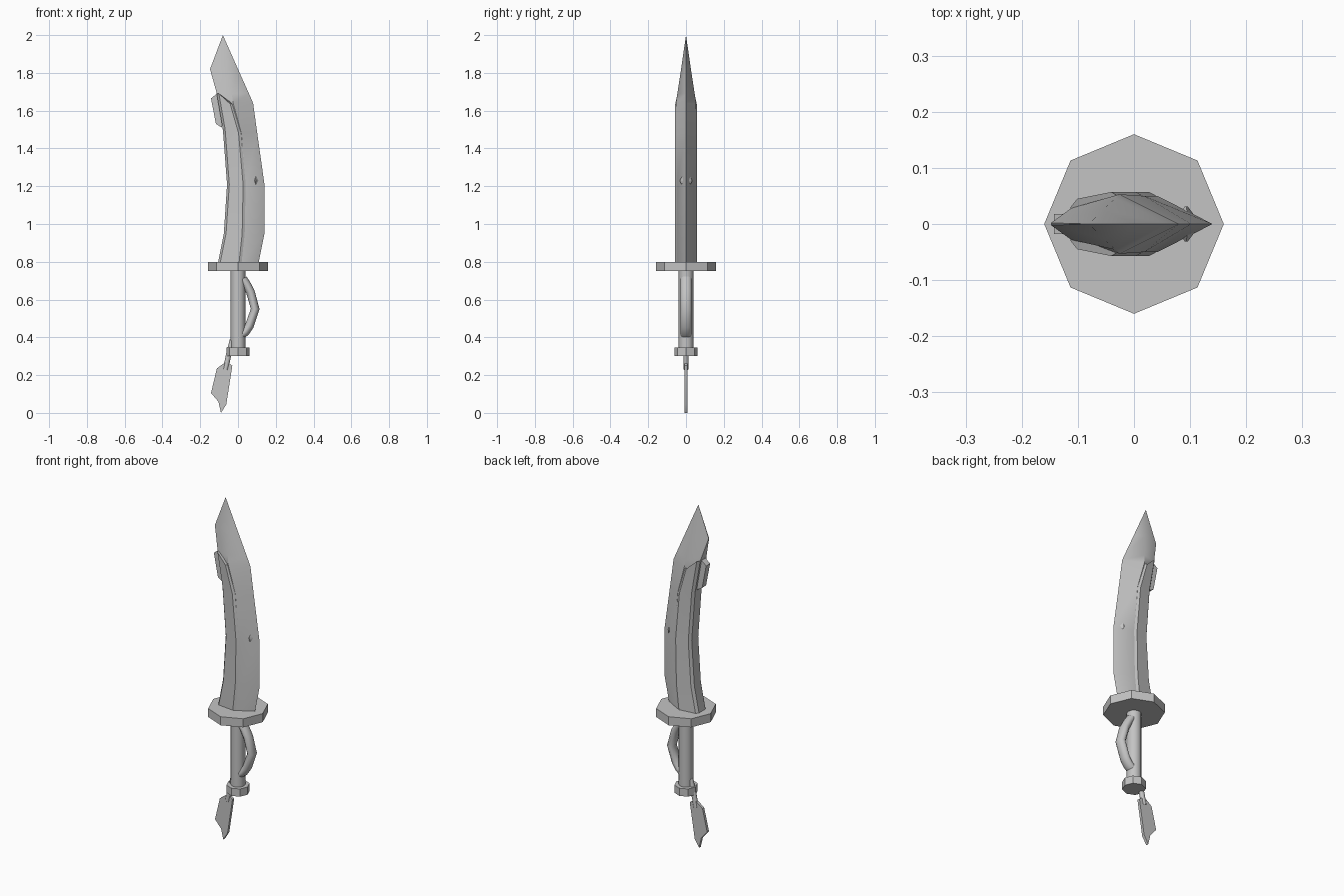
import bpy
import bmesh
from math import cos, sin, pi, radians
from mathutils import Vector

cube = bpy.data.objects.get("Cube")
if cube:
    bpy.data.objects.remove(cube)

steel = bpy.data.materials.new("grey steel")
steel.use_nodes = True
GREY = (0.55, 0.55, 0.55, 1)
steel.diffuse_color = GREY
steel.node_tree.nodes["Principled BSDF"].inputs["Base Color"].default_value = GREY


def loft(name, rings, smooth=40):
    """Skin a row of equal-length point rings and cap both ends."""
    bm = bmesh.new()
    rows = [[bm.verts.new(p) for p in ring] for ring in rings]
    n = len(rows[0])
    for a, b in zip(rows, rows[1:]):
        for i in range(n):
            j = (i + 1) % n
            bm.faces.new((a[i], a[j], b[j], b[i]))
    bm.faces.new(rows[0])
    bm.faces.new(rows[-1])
    bmesh.ops.remove_doubles(bm, verts=bm.verts, dist=0.0005)
    bmesh.ops.recalc_face_normals(bm, faces=bm.faces)
    mesh = bpy.data.meshes.new(name)
    bm.to_mesh(mesh)
    bm.free()
    mesh.materials.append(steel)
    obj = bpy.data.objects.new(name, mesh)
    bpy.context.collection.objects.link(obj)
    bpy.ops.object.select_all(action='DESELECT')
    obj.select_set(True)
    bpy.context.view_layer.objects.active = obj
    bpy.ops.object.shade_smooth_by_angle(angle=radians(smooth))
    return obj


def disc(name, radius, z0, z1, sides):
    def ring(z):
        return [(radius * cos(2 * pi * i / sides), radius * sin(2 * pi * i / sides), z)
                for i in range(sides)]
    return loft(name, [ring(z0), ring(z1)])


def tube(name, path, wide, deep, sides=10):
    """Oval tube along a path of (x, z) points."""
    pts = [Vector((x, 0, z)) for x, z in path]
    rings = []
    for i, p in enumerate(pts):
        t = (pts[min(i + 1, len(pts) - 1)] - pts[max(i - 1, 0)]).normalized()
        side = Vector((t.z, 0, -t.x))
        rings.append([p + side * wide * cos(2 * pi * k / sides)
                      + Vector((0, deep * sin(2 * pi * k / sides), 0))
                      for k in range(sides)])
    return loft(name, rings, 60)


def plate(name, outline, half):
    return loft(name, [[(x, y, z) for x, z in outline] for y in (-half, half)])


# Blade body: z, cutting edge x, ridge x, ridge y, spine x, spine y
blade = [
    (0.79, 0.108, 0.02, 0.050, -0.105, 0.03),
    (0.95, 0.14, 0.037, 0.050, -0.072, 0.03),
    (1.21, 0.14, 0.042, 0.050, -0.055, 0.03),
    (1.48, 0.102, 0.018, 0.050, -0.078, 0.03),
    (1.64, 0.08, -0.026, 0.053, -0.10, 0.03),
    (1.69, 0.058, -0.033, 0.046, -0.112, 0.028),
    (1.82, 0.0, -0.055, 0.026, -0.148, 0.002),
    (2.0, -0.08, -0.08, 0, -0.08, 0),
]
loft("blade", [[(e, 0, z), (r, ry, z), (s, sy, z), (s, -sy, z), (r, -ry, z)]
               for z, e, r, ry, s, sy in blade])

# Raised spine band on both faces: right x, right z, left x, left z
band = [
    (0.02, 0.79, -0.107, 0.79),
    (0.037, 0.95, -0.075, 0.95),
    (0.042, 1.21, -0.058, 1.21),
    (0.018, 1.48, -0.08, 1.5),
    (-0.026, 1.635, -0.113, 1.69),
]
rings = []
for r, rz, l, lz in band:
    half = [(r, 0.049, rz), (r - 0.015, 0.057, rz),
            (l + 0.012, 0.045, lz), (l, 0.03, lz)]
    rings.append(half + [(x, -y, z) for x, y, z in reversed(half)])
loft("spine_band", rings, 15)

# Barb behind the tip
plate("spine_barb", [(-0.143, 1.665), (-0.105, 1.695), (-0.075, 1.6),
                     (-0.085, 1.51), (-0.117, 1.53)], 0.018)

# Small raised nicks on the blade faces
for side, label in ((-1, "front"), (1, "back")):
    nick = [(0.08, 1.23), (0.095, 1.26), (0.108, 1.23), (0.095, 1.195)]
    loft(label + "_nick", [[(x, side * 0.015, z) for x, z in nick],
                           [(0.093 + (x - 0.093) * 0.2, side * 0.031,
                             1.23 + (z - 1.23) * 0.2) for x, z in nick]])

# Hilt
disc("guard", 0.16, 0.75, 0.80, 8)
disc("grip", 0.039, 0.31, 0.76, 12)
disc("pommel", 0.062, 0.30, 0.345, 8)
tube("finger_loop", [(0.025, 0.71), (0.045, 0.68), (0.066, 0.64), (0.091, 0.55),
                     (0.06, 0.46), (0.04, 0.43), (0.02, 0.415)], 0.023, 0.031)

# Hanging tag
tube("tag_link", [(-0.03, 0.385), (-0.047, 0.32), (-0.066, 0.23)], 0.014, 0.014, 8)
plate("hanging_tag", [(-0.112, 0.235), (-0.062, 0.272), (-0.03, 0.25), (-0.062, 0.045),
                      (-0.09, 0.0), (-0.104, 0.06), (-0.143, 0.105)], 0.008)
